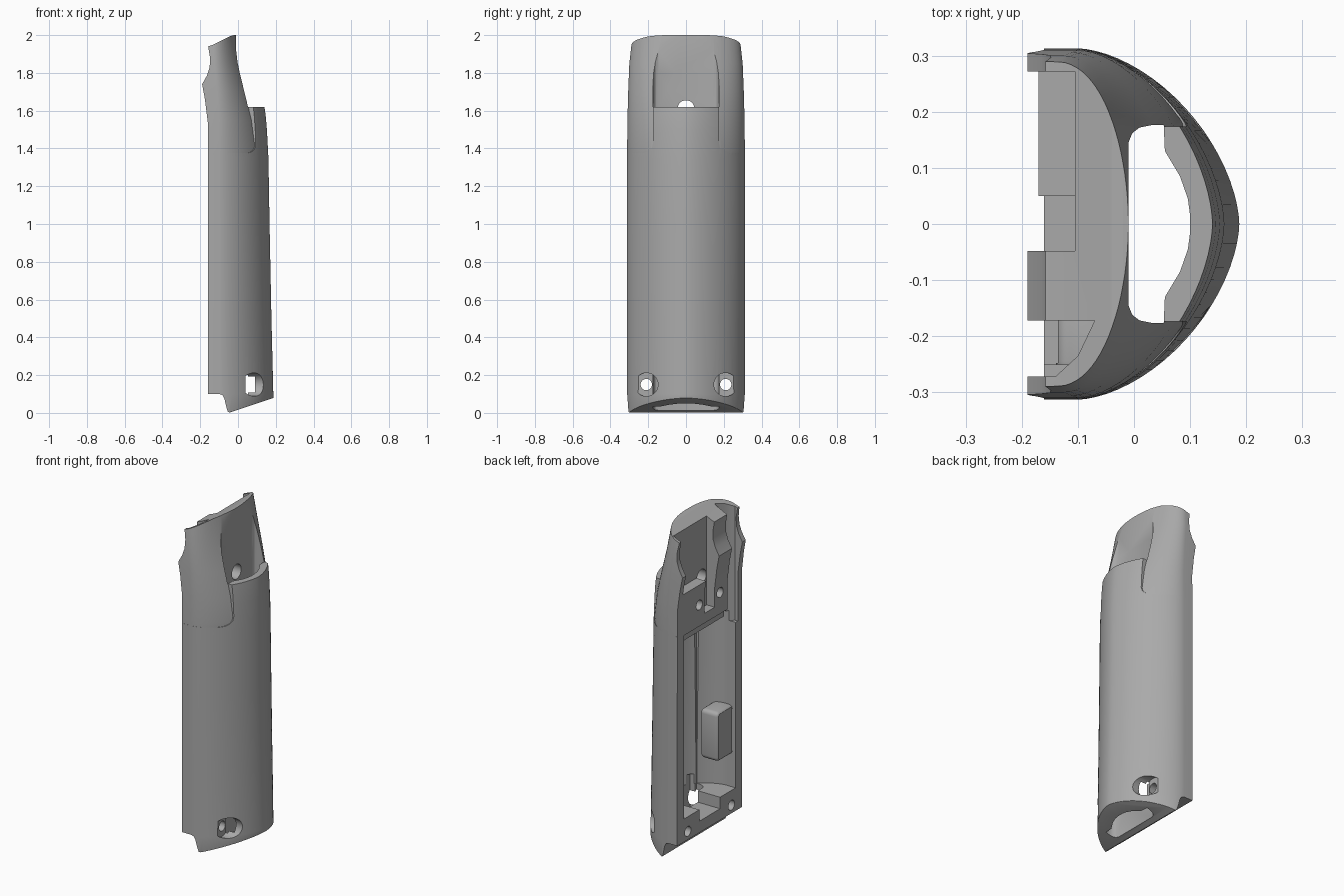
import bpy, bmesh, math

if "Cube" in bpy.data.objects:
    bpy.data.objects.remove(bpy.data.objects["Cube"])

grey = bpy.data.materials.new("plain_grey")
grey.diffuse_color = (0.4, 0.4, 0.4, 1)
grey.use_nodes = True
grey.node_tree.nodes["Principled BSDF"].inputs["Base Color"].default_value = grey.diffuse_color


def loft(name, rings):
    """Closed solid through rings that all have the same point count."""
    bm = bmesh.new()
    vs = [[bm.verts.new(p) for p in r] for r in rings]
    n = len(vs[0])
    for a, b in zip(vs, vs[1:]):
        for i in range(n):
            j = (i + 1) % n
            bm.faces.new((a[i], a[j], b[j], b[i]))
    bm.faces.new(vs[0])
    bm.faces.new(vs[-1])
    bmesh.ops.recalc_face_normals(bm, faces=bm.faces[:])
    me = bpy.data.meshes.new(name)
    bm.to_mesh(me)
    bm.free()
    me.materials.append(grey)
    ob = bpy.data.objects.new(name, me)
    bpy.context.collection.objects.link(ob)
    return ob


def prism(axis, pts, lo, hi, name="cutter"):
    """Outline extruded along one axis."""
    place = {"x": lambda a, b, h: (h, a, b),
             "y": lambda a, b, h: (a, h, b),
             "z": lambda a, b, h: (a, b, h)}[axis]
    return loft(name, [[place(a, b, h) for a, b in pts] for h in (lo, hi)])


def box(x0, x1, y0, y1, z0, z1):
    return prism("z", [(x0, y0), (x1, y0), (x1, y1), (x0, y1)], z0, z1)


def rod(y, z, r, x0, x1):
    pts = [(y + r * math.cos(k * math.pi / 16), z + r * math.sin(k * math.pi / 16))
           for k in range(32)]
    return prism("x", pts, x0, x1)


def shell(name, rear, stations, seg=40):
    """D-shaped loft; each station is z, curve base x, depth, half width, power."""
    rings = []
    for z, b, d, w, n in stations:
        ring = [(rear, -w, z)]
        for i in range(seg + 1):
            t = -math.pi / 2 + math.pi * i / seg
            c, s = max(math.cos(t), 0), math.sin(t)
            ring.append((b + d * c ** (2 / n),
                         math.copysign(w * abs(s) ** (2 / n), s), z))
        ring.append((rear, w, z))
        rings.append(ring)
    return loft(name, rings)


def combine(target, tool, op):
    m = target.modifiers.new("bool", "BOOLEAN")
    m.operation, m.solver, m.object = op, "EXACT", tool
    bpy.context.view_layer.objects.active = target
    bpy.ops.object.modifier_apply(modifier=m.name)
    bpy.data.objects.remove(tool, do_unlink=True)


# Main grip shell
grip = shell("grip_shell", -0.20, [
    (-0.05, -0.1, 0.292, 0.313, 1.68), (0.1, -0.1, 0.287, 0.313, 1.68),
    (0.5, -0.1, 0.277, 0.313, 1.68), (1.0, -0.1, 0.267, 0.313, 1.68),
    (1.35, -0.1, 0.261, 0.312, 1.68), (1.5, -0.1, 0.253, 0.312, 1.68),
    (1.58, -0.1, 0.246, 0.311, 1.68), (1.7, -0.1, 0.228, 0.311, 1.68)])

# Step beside the front tongue
for s in (-1, 1):
    pts = [(0.174, 1.9), (0.174, 1.43), (0.18, 1.405), (0.195, 1.388),
           (0.215, 1.378), (0.24, 1.375), (0.4, 1.375), (0.4, 1.9)]
    combine(grip, prism("x", [(s * y, z) for y, z in pts], -0.4, 0.4), "DIFFERENCE")

# Tapering upper cheeks
cheeks = shell("cheeks", -0.21, [
    (1.2, -0.1, 0.25, 0.3115, 1.68), (1.4, -0.1, 0.249, 0.3115, 1.72),
    (1.55, -0.1, 0.222, 0.310, 1.74), (1.7, -0.11, 0.186, 0.306, 1.8),
    (1.85, -0.125, 0.152, 0.30, 1.88), (2.0, -0.135, 0.125, 0.283, 2),
    (2.1, -0.15, 0.12, 0.27, 2)])
combine(grip, cheeks, "UNION")

# Side outline: flat back, rear wings, sloped top and bottom
side = [(-0.16, 0.1), (-0.16, 1.54), (-0.175, 1.66), (-0.19, 1.74), (-0.165, 1.785),
        (-0.15, 1.83), (-0.148, 1.88), (-0.158, 1.94), (-0.13, 1.95), (-0.04, 1.995),
        (-0.02, 2.0), (0.3, 2.0), (0.3, 0.115), (0.185, 0.078), (-0.045, 0.002),
        (-0.053, 0.005), (-0.06, 0.025), (-0.072, 0.075), (-0.082, 0.094), (-0.1, 0.1)]
combine(grip, prism("y", side, -0.5, 0.5), "INTERSECT")

# Rounded lower rim
bm = bmesh.new()
bm.from_mesh(grip.data)
low = lambda v: abs(v.co.z - 0.002 - 0.3304 * (v.co.x + 0.045)) < 0.003
rim = [e for e in bm.edges if all(low(v) for v in e.verts)
       and abs(e.verts[0].co.y - e.verts[1].co.y) < 0.2]
bmesh.ops.bevel(bm, geom=rim, offset=0.018, segments=3, profile=0.5,
                affect="EDGES", clamp_overlap=True)
bm.to_mesh(grip.data)
bm.free()

# Main hollow, open at the back
hollow = shell("hollow", -0.4, [
    (0.24, -0.1, 0.235, 0.25, 1.75), (0.8, -0.1, 0.225, 0.25, 1.75),
    (1.31, -0.1, 0.215, 0.25, 1.75)])
combine(grip, hollow, "DIFFERENCE")

# Inner pad on one side wall
pad = box(-0.14, -0.015, -0.27, -0.11, 0.44, 0.74)
mod = pad.modifiers.new("round", "BEVEL")
mod.width, mod.segments = 0.025, 4
bpy.context.view_layer.objects.active = pad
bpy.ops.object.modifier_apply(modifier=mod.name)
combine(grip, pad, "UNION")

# Half outlines, mirrored across y
slot = [(-0.01, -0.145), (-0.003, -0.162), (0.01, -0.172), (0.03, -0.176),
        (0.053, -0.176), (0.055, -0.13), (0.082, -0.085), (0.096, -0.045), (0.1, -0.015)]
slot += [(x, -y) for x, y in reversed(slot)]
pocket = [(0.4, -0.176), (0.03, -0.176), (0.01, -0.172), (-0.003, -0.162), (-0.01, -0.145)]
pocket += [(x, -y) for x, y in reversed(pocket)]
cuts = [
    prism("z", slot, -0.2, 1.8),                        # slot from top to bottom
    prism("z", pocket, 1.62, 2.2),                      # front pocket above the tongue
    box(-0.4, -0.105, 0.04, 0.272, 1.62, 2.2),          # space inside one wing
    box(-0.4, -0.105, -0.048, 0.05, 1.42, 2.2),         # channel beside the rear block
    prism("z", [(-0.4, -0.272), (-0.14, -0.272), (-0.1, -0.235), (-0.07, -0.172),
                (-0.4, -0.172)], 1.25, 2.2),            # deep gap inside the other wing
    box(-0.4, -0.135, -0.248, 0.248, 0.3, 1.36),        # rim around the hollow
    box(-0.4, 0.03, -0.1, 0.1, 0.17, 0.3),              # notch between screw bosses
    box(0.02, 0.09, -0.165, 0.165, 0.09, 0.3),          # passage between screw holes
    rod(0, 1.61, 0.045, -0.4, 0.03),                    # web hole
    rod(0.1, 1.49, 0.03, -0.4, 0.03),                   # rear block holes
    rod(-0.1, 1.49, 0.03, -0.4, 0.03),
]
for s in (-1, 1):                                       # countersunk screw holes
    cuts += [rod(s * 0.21, 0.15, 0.03, -0.4, 0.4), rod(s * 0.21, 0.15, 0.062, 0.04, 0.4)]
for c in cuts:
    combine(grip, c, "DIFFERENCE")

# Smooth curves, sharp edges
bpy.ops.object.select_all(action="DESELECT")
grip.select_set(True)
bpy.context.view_layer.objects.active = grip
bpy.ops.object.shade_smooth_by_angle(angle=math.radians(28))
